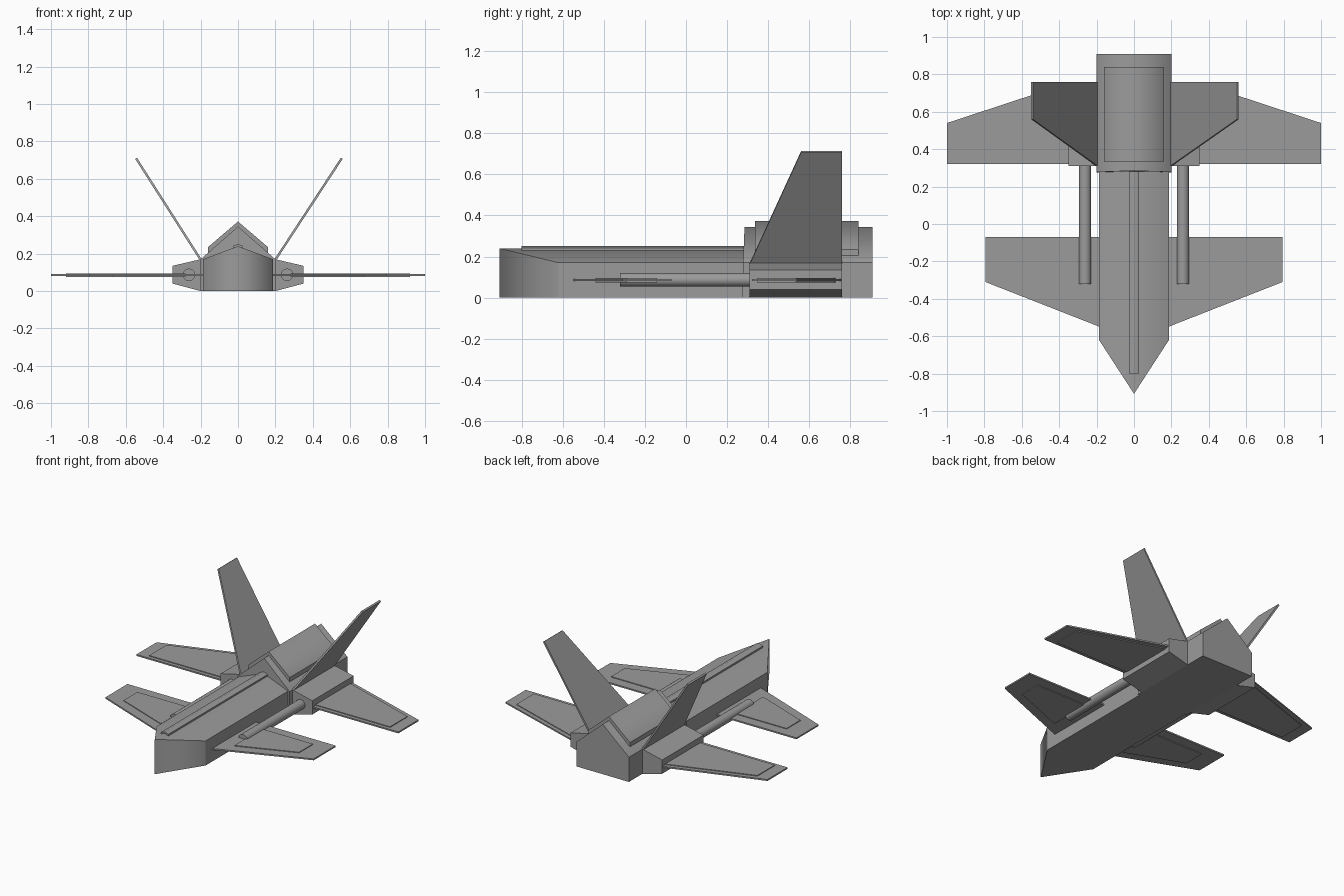
import bpy
import bmesh
import math

if "Cube" in bpy.data.objects:
    bpy.data.objects.remove(bpy.data.objects["Cube"])

grey = bpy.data.materials.new("dark_grey")
grey.diffuse_color = (0.33, 0.33, 0.33, 1)
grey.use_nodes = True
grey.node_tree.nodes["Principled BSDF"].inputs["Base Color"].default_value = grey.diffuse_color


def make(name, verts, faces, soften=False):
    """Mesh object; soften shades smoothly across edges on the centre line only."""
    mesh = bpy.data.meshes.new(name)
    mesh.from_pydata(verts, [], faces)
    bm = bmesh.new()
    bm.from_mesh(mesh)
    bmesh.ops.recalc_face_normals(bm, faces=bm.faces)
    if soften:
        for f in bm.faces:
            f.smooth = True
        for e in bm.edges:
            e.smooth = all(abs(v.co.x) < 1e-5 for v in e.verts)
    bm.to_mesh(mesh)
    bm.free()
    mesh.materials.append(grey)
    obj = bpy.data.objects.new(name, mesh)
    bpy.context.collection.objects.link(obj)
    return obj


def loft(name, a, b, soften=False):
    """Solid between two matching outlines."""
    n = len(a)
    sides = [(i, (i + 1) % n, n + (i + 1) % n, n + i) for i in range(n)]
    return make(name, a + b, sides + [tuple(range(n)), tuple(range(n, 2 * n))], soften)


def along_y(name, profile, y0, y1, soften=False):
    return loft(name, [(x, y0, z) for x, z in profile],
                [(x, y1, z) for x, z in profile], soften)


def plate(name, outline, z0, z1, side):
    return loft(name, [(side * x, y, z0) for x, y in outline],
                [(side * x, y, z1) for x, y in outline])


def gable(w, z0, eave, peak):
    return [(-w, z0), (w, z0), (w, eave), (0, peak), (-w, eave)]


# Front fuselage with wedge nose
W = 0.187
make("front_fuselage",
     [(0, -0.908, 0), (0, -0.908, 0.24),
      (W, -0.62, 0), (W, -0.62, 0.17), (-W, -0.62, 0), (-W, -0.62, 0.17),
      (W, 0.32, 0), (W, 0.32, 0.17), (0, 0.32, 0.24), (-W, 0.32, 0.17), (-W, 0.32, 0)],
     [(0, 2, 3, 1), (0, 1, 5, 4), (2, 6, 7, 3), (4, 5, 9, 10),
      (1, 3, 7, 8), (1, 8, 9, 5), (0, 4, 10, 6, 2), (6, 10, 9, 8, 7)], True)
along_y("spine_strip", gable(0.028, 0.2, 0.241, 0.252), -0.80, 0.30, True)

# Rear engine body with slightly raked front, and its raised roof panel
body = gable(0.2, 0, 0.17, 0.345)
loft("rear_body", [(x, 0.275 + 0.04 * max(0, z - 0.1), z) for x, z in body],
     [(x, 0.908, z) for x, z in body], True)
along_y("roof_panel", [(-0.16, 0.19), (0, 0.3), (0.16, 0.19),
                       (0.16, 0.235), (0, 0.372), (-0.16, 0.235)], 0.335, 0.84, True)

for side, label in ((-1, "left"), (1, "right")):
    # Side pods
    along_y(label + "_side_pod",
            [(side * x, z) for x, z in
             ((0.18, 0.0), (0.2, 0.0), (0.35, 0.04), (0.35, 0.135), (0.2, 0.17), (0.18, 0.17))],
            0.31, 0.76)

    # Wings with raised inset panels on both faces
    plate(label + "_rear_wing",
          [(0.3, 0.32), (1.0, 0.32), (1.0, 0.54), (0.34, 0.757), (0.3, 0.757)], 0.08, 0.09, side)
    plate(label + "_rear_wing_panel",
          [(0.34, 0.345), (0.92, 0.345), (0.92, 0.535), (0.34, 0.73)], 0.075, 0.095, side)
    plate(label + "_front_wing",
          [(0.17, -0.555), (0.795, -0.31), (0.795, -0.07), (0.17, -0.07)], 0.08, 0.09, side)
    plate(label + "_front_wing_panel",
          [(0.28, -0.44), (0.67, -0.29), (0.67, -0.14), (0.28, -0.14)], 0.075, 0.095, side)

    # Canted tail fins
    tip = 0.55 * side + 0.005
    base = 0.198 * side
    t = 0.005
    fin = [(base, 0.31, 0.165), (base, 0.76, 0.165), (tip, 0.76, 0.71), (tip, 0.56, 0.71)]
    loft(label + "_tail_fin", [(x - t, y, z + side * t * 0.65) for x, y, z in fin],
         [(x + t, y, z - side * t * 0.65) for x, y, z in fin])

    # Gun barrels
    bpy.ops.mesh.primitive_cylinder_add(vertices=24, radius=0.033, depth=0.66,
                                        location=(side * 0.262, 0.01, 0.087),
                                        rotation=(math.pi / 2, 0, 0))
    barrel = bpy.context.object
    barrel.name = label + "_barrel"
    barrel.data.materials.append(grey)
    bpy.ops.object.shade_smooth_by_angle()
